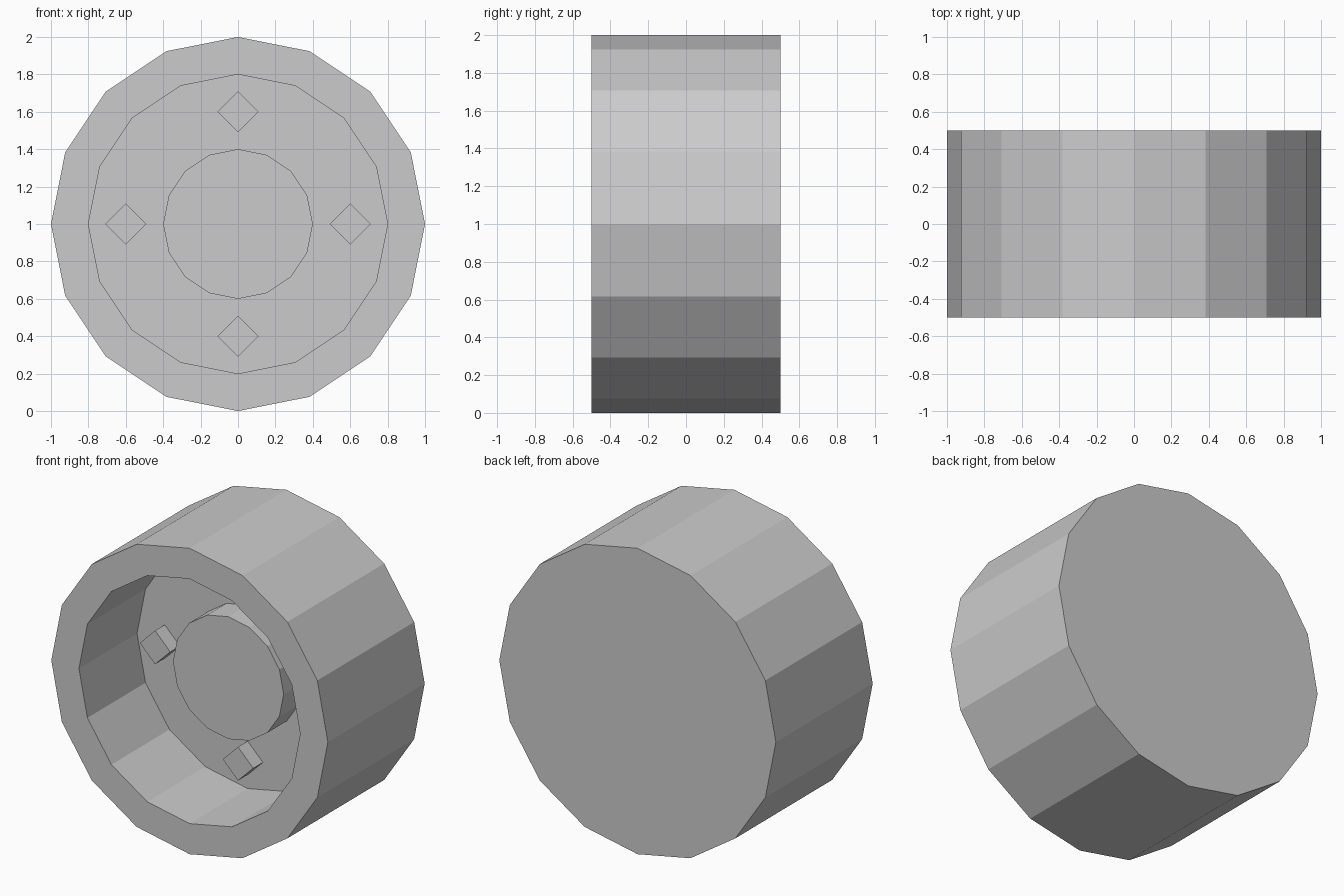
import bpy, bmesh
from math import sin, cos, tau

if "Cube" in bpy.data.objects:
    bpy.data.objects.remove(bpy.data.objects["Cube"])


def turned(name, sides, profile, centre=(0, 1)):
    """Low-poly turned part along y; profile is (radius, y) from back to front, capped at both ends."""
    bm = bmesh.new()
    rings = []
    for r, y in profile:
        rings.append([bm.verts.new((centre[0] + r * cos(tau * i / sides), y,
                                    centre[1] + r * sin(tau * i / sides)))
                      for i in range(sides)])
    for a, b in zip(rings, rings[1:]):
        for i in range(sides):
            j = (i + 1) % sides
            bm.faces.new((a[i], a[j], b[j], b[i]))
    bm.faces.new(rings[0])
    bm.faces.new(rings[-1])
    bmesh.ops.recalc_face_normals(bm, faces=bm.faces)
    mesh = bpy.data.meshes.new(name)
    bm.to_mesh(mesh)
    bm.free()
    obj = bpy.data.objects.new(name, mesh)
    bpy.context.collection.objects.link(obj)
    return obj


# Tyre: closed flat back, recessed front
turned("tyre", 16, [(1, 0.5), (1, -0.5), (0.8, -0.5), (0.8, 0.1)])

# Raised hub in the recess
turned("hub", 16, [(0.4, 0.1), (0.4, -0.1)])

# Four diamond-shaped wheel bolts around the hub
for k in range(4):
    a = tau * k / 4
    turned(f"wheel_bolt_{k + 1}", 4, [(0.11, 0.1), (0.11, 0.0)],
           (0.6 * cos(a), 1 + 0.6 * sin(a)))
